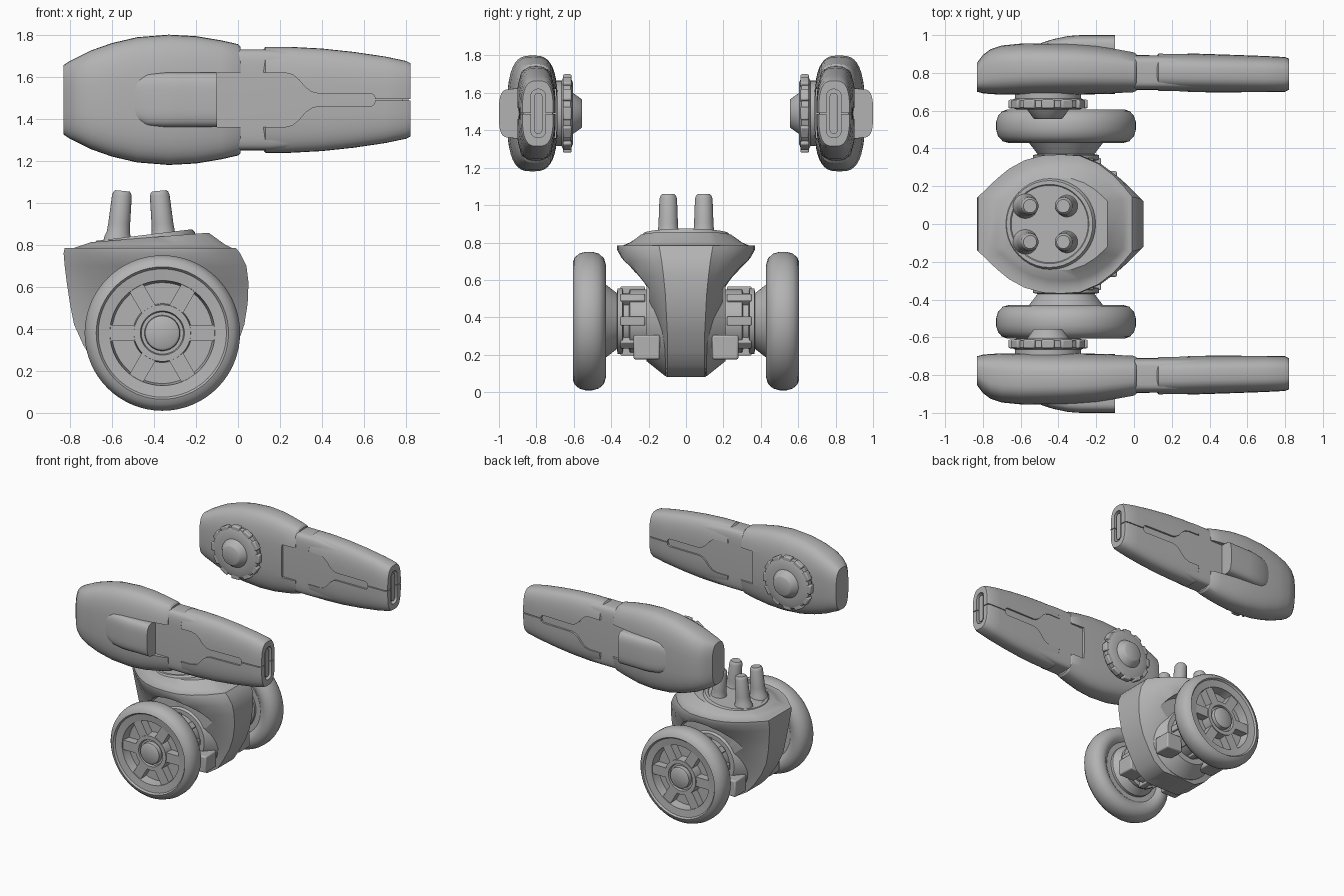
import bpy, bmesh, math
from mathutils import Matrix, Vector

if "Cube" in bpy.data.objects:
    bpy.data.objects.remove(bpy.data.objects["Cube"], do_unlink=True)

grey = bpy.data.materials.new("plain_grey")
grey.use_nodes = True
grey.diffuse_color = (0.45, 0.45, 0.45, 1)
grey.node_tree.nodes["Principled BSDF"].inputs["Base Color"].default_value = grey.diffuse_color

ARM_Z = 1.49
AXLE = (-0.36, 0.38)
KNOB = (-0.455, ARM_Z)


def activate(ob):
    bpy.ops.object.select_all(action='DESELECT')
    ob.select_set(True)
    bpy.context.view_layer.objects.active = ob


def finish(name, bm, angle=35, bevel=0):
    bmesh.ops.remove_doubles(bm, verts=bm.verts, dist=1e-5)
    bmesh.ops.recalc_face_normals(bm, faces=bm.faces)
    me = bpy.data.meshes.new(name)
    bm.to_mesh(me)
    bm.free()
    ob = bpy.data.objects.new(name, me)
    bpy.context.collection.objects.link(ob)
    me.materials.append(grey)
    activate(ob)
    if bevel:
        m = ob.modifiers.new("bevel", 'BEVEL')
        m.width, m.segments = bevel, 2
    bpy.ops.object.shade_smooth_by_angle(angle=math.radians(angle))
    return ob


def loft(name, rings, closed=False, **kw):
    """Skin a list of equal-length point rings; cap the ends unless closed."""
    bm = bmesh.new()
    vs = [[bm.verts.new(p) for p in r] for r in rings]
    n = len(vs[0])
    pairs = list(zip(vs, vs[1:])) + ([(vs[-1], vs[0])] if closed else [])
    for a, b in pairs:
        for i in range(n):
            bm.faces.new((a[i], a[(i + 1) % n], b[(i + 1) % n], b[i]))
    if not closed:
        bm.faces.new(vs[0])
        bm.faces.new(vs[-1])
    return finish(name, bm, **kw)


def rounded(x, hz, y0, y1, s, power):
    """Superellipse ring across the arm at x."""
    pts = []
    for i in range(40):
        a = math.tau * i / 40
        c, d = math.cos(a), math.sin(a)
        u = math.copysign(abs(c) ** (2 / power), c)
        v = math.copysign(abs(d) ** (2 / power), d)
        pts.append((x, s * ((y0 + y1) / 2 + u * (y1 - y0) / 2), ARM_Z + v * hz))
    return pts


def arm_loft(name, rows, s, power=3.0, **kw):
    return loft(name, [rounded(*r, s, power) for r in rows], **kw)


def turned(name, profile, centre, s, seg=64, **kw):
    """Turn an (r, y) profile around a y axis."""
    rings = []
    for r, y in profile:
        r = max(r, 0.002)
        rings.append([(centre[0] + r * math.cos(math.tau * i / seg), s * y,
                       centre[1] + r * math.sin(math.tau * i / seg)) for i in range(seg)])
    return loft(name, rings, **kw)


def spokes(name, count, r0, r1, width, y0, y1, centre, s, bevel=0):
    """Radial blocks around a y axis."""
    bm = bmesh.new()
    for i in range(count):
        m = (Matrix.Translation((centre[0], s * (y0 + y1) / 2, centre[1]))
             @ Matrix.Rotation(math.tau * i / count, 4, 'Y')
             @ Matrix.Translation(((r0 + r1) / 2, 0, 0))
             @ Matrix.Diagonal((r1 - r0, y1 - y0, width, 1)))
        bmesh.ops.create_cube(bm, size=1, matrix=m)
    return finish(name, bm, bevel=bevel)


def cut(ob, cutter):
    m = ob.modifiers.new("cut", 'BOOLEAN')
    m.object, m.solver = cutter, 'EXACT'
    activate(ob)
    bpy.ops.object.modifier_apply(modifier=m.name)


def drop(ob):
    bpy.data.objects.remove(ob, do_unlink=True)


def stadium(name, x0, x1, y, r, hz, s):
    ring = []
    for i in range(24):
        a = math.tau * (i + 0.5) / 24
        ring.append((s * y + r * math.cos(a),
                     ARM_Z + r * math.sin(a) + math.copysign(hz - r, math.sin(a))))
    return loft(name, [[(x, p, q) for p, q in ring] for x in (x0, x1)])


def build_arm(side, s):
    housing = arm_loft(side + "_arm_housing", [
        (-.83, .165, .70, .855), (-.80, .185, .692, .895), (-.76, .205, .688, .925),
        (-.70, .235, .685, .945), (-.60, .27, .685, .955), (-.48, .298, .685, .957),
        (-.33, .31, .685, .955), (-.2, .303, .687, .945), (-.08, .283, .69, .927),
        (0, .265, .693, .913), (.012, .253, .70, .905)], s)
    forearm = arm_loft(side + "_forearm", [
        (.12, .238, .708, .897), (.13, .252, .70, .907), (.25, .252, .698, .905),
        (.4, .244, .697, .900), (.55, .228, .697, .895), (.7, .206, .698, .889),
        (.8, .185, .70, .884), (.82, .175, .71, .875)], s)
    # Keyhole-shaped opening that exposes the flat core
    half = [(-.1, .13), (0, .13), (.22, .13), (.26, .12), (.29, .095), (.32, .06),
            (.35, .038), (.38, .03), (.635, .03), (.65, .02), (.652, .003), (.85, .003)]
    outline = half + [(x, -z) for x, z in reversed(half)]
    keyhole = loft("keyhole_cutter", [[(x, s * y, ARM_Z + z) for x, z in outline]
                                      for y in (.6, 1.1)])
    slot = stadium("slot_cutter", .79, .9, .79, .04, .13, s)
    cut(housing, keyhole)
    cut(forearm, keyhole)
    cut(forearm, slot)
    drop(keyhole)
    drop(slot)
    for ob in (housing, forearm):
        activate(ob)
        bpy.ops.object.shade_smooth_by_angle(angle=math.radians(30))
    arm_loft(side + "_arm_core", [
        (-.2, .24, .71, .895), (.15, .24, .71, .893), (.45, .215, .71, .884),
        (.785, .165, .715, .87)], s, power=6)
    stadium(side + "_slot_insert", .77, .812, .79, .022, .11, s)
    # Raised outer cover
    arm_loft(side + "_arm_cover", [
        (-.52, .07, .88, .945), (-.48, .105, .87, .962), (-.43, .125, .86, .978),
        (-.35, .13, .86, .995), (-.28, .13, .86, 1.0), (-.1, .13, .86, 1.0)], s, power=3.5)
    # Inner shoulder knob
    turned(side + "_shoulder_knob", [
        (0, .555), (.07, .555), (.078, .56), (.11, .605), (.165, .605), (.195, .618),
        (.195, .655), (.175, .665), (.175, .70), (0, .70)], KNOB, s)
    spokes(side + "_knob_teeth", 12, .17, .21, .07, .612, .658, KNOB, s, bevel=.008)


def build_wheel(side, s):
    turned(side + "_wheel", [
        (0, .455), (.24, .455), (.27, .432), (.30, .428), (.335, .438), (.36, .465),
        (.37, .50), (.37, .54), (.36, .572), (.34, .595), (.315, .605), (.305, .592),
        (.25, .585), (.24, .515), (.14, .515), (.135, .585), (.105, .585), (.1, .565),
        (.085, .565), (.082, .595), (.07, .603), (0, .603)], AXLE, s)
    spokes(side + "_wheel_spokes", 6, .12, .25, .075, .50, .578, AXLE, s)
    # Axle, flange and flared mount
    turned(side + "_axle", [
        (0, .1), (.17, .1), (.17, .30), (.15, .305), (.15, .335), (.175, .34),
        (.175, .365), (.15, .37), (.2, .435), (.2, .47), (0, .47)], AXLE, s)
    spokes(side + "_axle_ribs", 8, .12, .185, .05, .22, .35, AXLE, s, bevel=.006)
    bm = bmesh.new()
    for dx in (-.2, .2):
        bmesh.ops.create_cube(bm, size=1, matrix=Matrix.Translation((AXLE[0] + dx, s * .21, .24))
                              @ Matrix.Diagonal((.14, .14, .13, 1)))
    finish(side + "_axle_blocks", bm, bevel=.01)


for side, s in (("front", -1), ("rear", 1)):
    build_arm(side, s)
    build_wheel(side, s)


# Tapered body shell: z, x start, x end, half width, end half width, tilt
FRACTIONS = [(0, 0), (.05, .17), (.12, .42), (.2, .66), (.3, .86), (.42, .98), (.54, 1),
             (.66, .97), (.78, .78), (.88, .5), (.95, .22), (1, 0)]


def body_ring(z, x0, x1, hw, end, tilt=0):
    side = [(x0 + (x1 - x0) * t, end + (hw - end) * f) for t, f in FRACTIONS]
    pts = side + [(x, -y) for x, y in reversed(side)]
    return [(x, y, z + tilt * (x + .42)) for x, y in pts]


shell = loft("body_shell", [body_ring(*r) for r in (
    (.08, -.50, -.20, .105, .10), (.14, -.60, -.11, .115, .10), (.22, -.67, -.06, .13, .10),
    (.32, -.735, -.005, .155, .10), (.42, -.78, .03, .19, .105), (.52, -.80, .046, .23, .11),
    (.62, -.815, .05, .285, .12), (.70, -.825, .04, .335, .13), (.76, -.83, .01, .368, .14),
    (.785, -.825, -.01, .368, .145), (.785, -.78, -.03, .335, .135),
    (.80, -.735, -.06, .30, .13), (.835, -.70, -.14, .245, .12, .08))])
for s in (-1, 1):
    well = turned("arch_cutter", [(0, .195), (.32, .195), (.36, .5), (0, .5)], AXLE, s)
    cut(shell, well)
    drop(well)
activate(shell)
bpy.ops.object.shade_smooth_by_angle(angle=math.radians(35))

# Central drum between the axles
turned("body_drum", [(0, -.21), (.21, -.21), (.29, -.11), (.29, .11), (.21, .21), (0, .21)],
       (-.36, .375), 1)


def peg(name, base, top, profile):
    """Round part along the line base-top; profile is (distance, radius)."""
    base = Vector(base)
    axis = (Vector(top) - base).normalized()
    rot = Vector((0, 0, 1)).rotation_difference(axis)
    rings = [[base + rot @ Vector((r * math.cos(math.tau * i / 40), r * math.sin(math.tau * i / 40), d))
              for i in range(40)] for d, r in profile]
    return loft(name, rings)


# Tilted turntable and four splayed pegs
peg("turntable", (-.44, 0, .79), (-.452, 0, .89), [(0, .25), (.045, .24), (.057, .23),
                                                (.057, .21), (.052, .205)])
for x, lean, label in ((-.575, .025, "right"), (-.35, -.025, "left")):
    for y, end in ((-.095, "front"), (.095, "rear")):
        peg(f"{label}_{end}_peg", (x, y, .80), (x + lean, y, 1.06),
            [(0, .07), (.04, .063), (.06, .055), (.1, .052), (.235, .047), (.25, .042), (.258, .035)])
